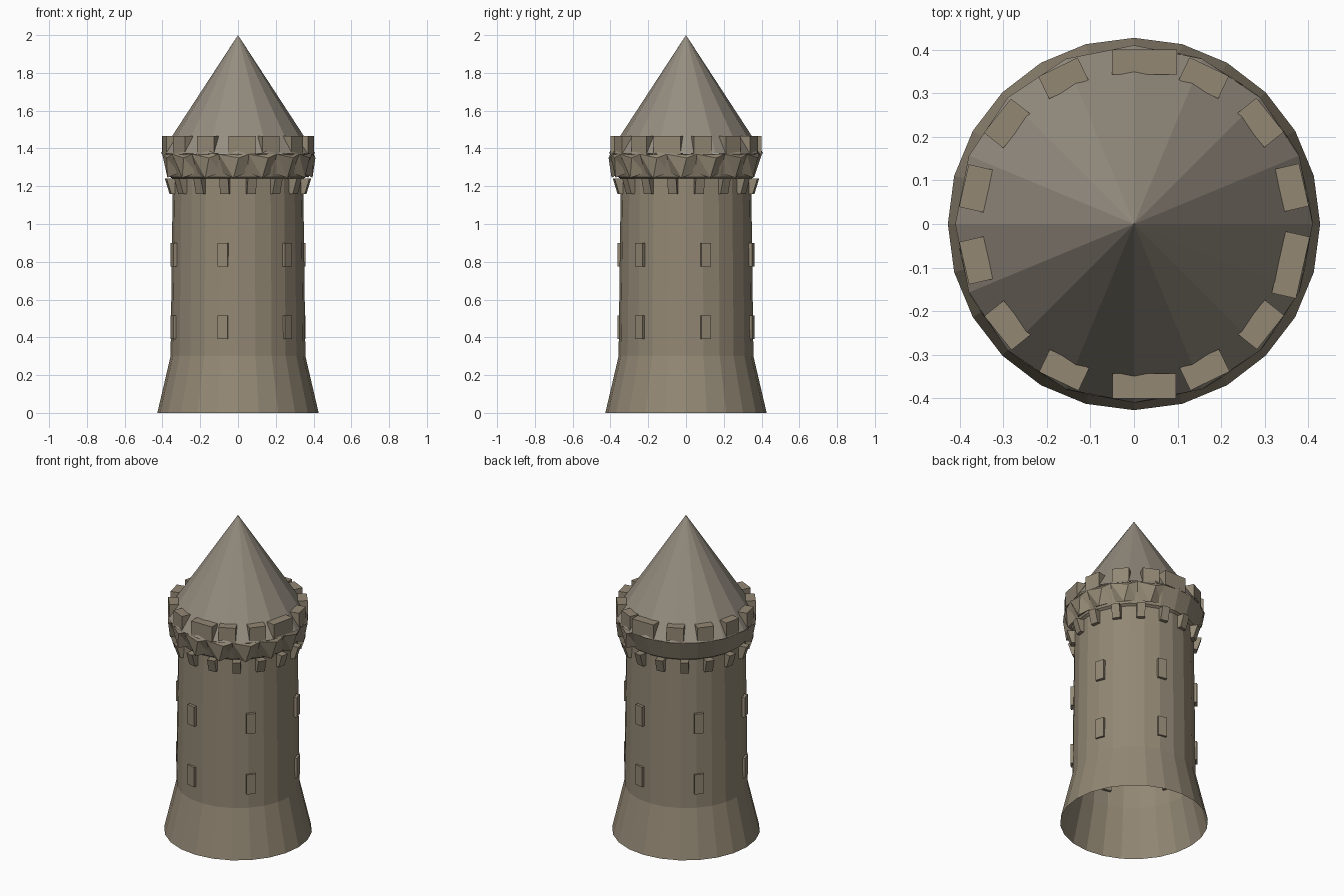
import bpy
from math import sin, cos, radians, pi

if "Cube" in bpy.data.objects:
    bpy.data.objects.remove(bpy.data.objects["Cube"])


def material(name, color):
    m = bpy.data.materials.new(name)
    m.diffuse_color = (*color, 1)
    m.use_nodes = True
    m.node_tree.nodes["Principled BSDF"].inputs["Base Color"].default_value = m.diffuse_color
    return m


STONE = material("stone", (0.29, 0.245, 0.175))
SLATE = material("slate", (0.30, 0.265, 0.215))


def add_mesh(name, verts, faces, mat):
    me = bpy.data.meshes.new(name)
    me.from_pydata(verts, [], faces)
    me.materials.append(mat)
    ob = bpy.data.objects.new(name, me)
    bpy.context.collection.objects.link(ob)
    return ob


def polar(r, a, z, t=0.0):
    """Point at radius r on direction a (degrees), shifted t along the tangent."""
    a = radians(a)
    return (r * cos(a) - t * sin(a), r * sin(a) + t * cos(a), z)


def lathe(name, profile, n, mat):
    """Open revolved surface through (radius, z) points."""
    verts = [polar(r, 360 * i / n, z) for r, z in profile for i in range(n)]
    faces = []
    for k in range(len(profile) - 1):
        for i in range(n):
            j = (i + 1) % n
            faces.append((k*n + i, k*n + j, (k+1)*n + j, (k+1)*n + i))
    return add_mesh(name, verts, faces, mat)


def blocks(name, items, mat):
    """Radial blocks: (angle, z0, z1, r_in, r_out_low, r_out_high, t0, t1)."""
    verts, faces = [], []
    for a, z0, z1, ri, lo, hi, t0, t1 in items:
        b = len(verts)
        for z, ro in ((z0, lo), (z1, hi)):
            verts += [polar(ri, a, z, t0), polar(ro, a, z, t0),
                      polar(ro, a, z, t1), polar(ri, a, z, t1)]
        for f in ((0, 3, 2, 1), (4, 5, 6, 7), (0, 1, 5, 4),
                  (1, 2, 6, 5), (2, 3, 7, 6), (3, 0, 4, 7)):
            faces.append(tuple(b + i for i in f))
    return add_mesh(name, verts, faces, mat)


# Flared foot and shaft, open underneath
lathe("tower_body", [(0.427, 0), (0.357, 0.3), (0.345, 1.26)], 24, STONE)

# Overhanging gallery wall
lathe("gallery_ring", [(0.347, 1.24), (0.362, 1.25), (0.402, 1.37)], 24, STONE)

# Rough sawtooth stonework around the front and right of the gallery
verts, faces = [], []
for i in range(11):
    a = -172 + 22.5 * i
    b = len(verts)
    verts += [polar(0.405, a, 1.37), polar(0.405, a + 22.5, 1.37),
              polar(0.36, a, 1.27), polar(0.395, a + 11, 1.245),
              polar(0.36, a + 22.5, 1.27), polar(0.41, a + 15, 1.35)]
    faces += [(b, b+2, b+3), (b, b+3, b+5), (b+5, b+3, b+4),
              (b+5, b+4, b+1), (b, b+5, b+1), (b+2, b+4, b+3)]
add_mesh("gallery_stonework", verts, faces, STONE)

# Small brackets under the gallery
blocks("brackets", [(11.25 + 22.5 * i, 1.16, 1.24, 0.34, 0.365, 0.39,
                     -0.024, 0.024) for i in range(16)], STONE)

# Merlons, a few of them broader
wide = {3: (-0.10, 0.05), 10: (-0.05, 0.095), 13: (-0.085, 0.06)}
blocks("merlons", [(13 + 360 / 14 * i, 1.37, 1.465, 0.343, 0.4, 0.4,
                    *wide.get(i, (-0.05, 0.05))) for i in range(14)], STONE)

# Conical roof
n = 16
verts = [polar(0.41, 22.5 * i, 1.372) for i in range(n)] + [(0, 0, 2)]
add_mesh("roof", verts, [(i, (i + 1) % n, n) for i in range(n)], SLATE)

# Two rows of window surrounds
blocks("windows", [(-103 + 60 * i, z, z + 0.125, 0.338, 0.366, 0.366,
                    -0.027, 0.027) for z in (0.39, 0.775) for i in range(6)], STONE)
